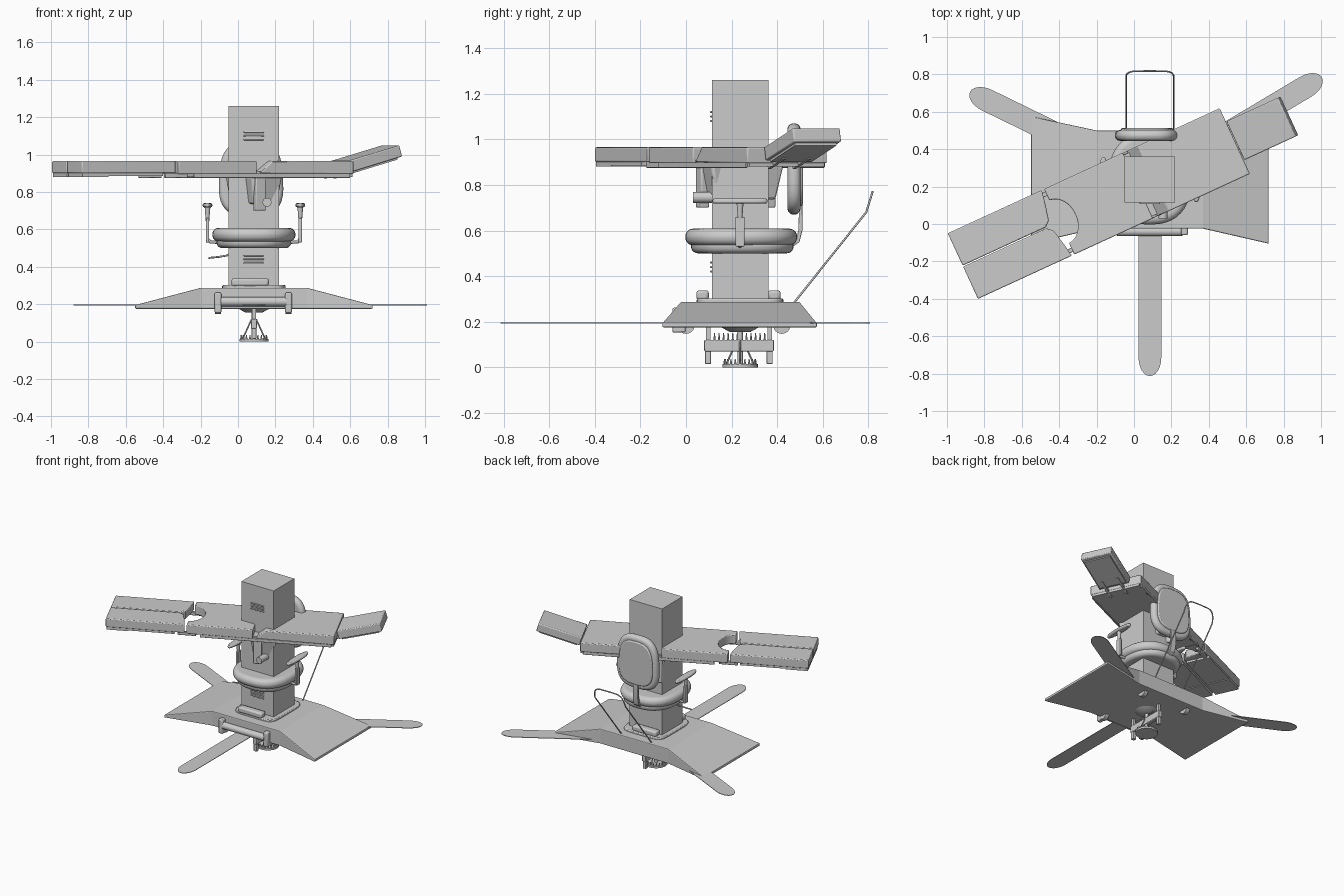
import bpy, bmesh, math
from math import sin, cos, pi, radians
from mathutils import Matrix, Vector

if "Cube" in bpy.data.objects:
    bpy.data.objects.remove(bpy.data.objects["Cube"])

CX, CY = 0.085, 0.237                    # common vertical axis
TURN = Matrix.Translation((-0.915, -0.225, 0)) @ Matrix.Rotation(radians(24.7), 4, 'Z')  # table frame


def finish(name, bm, mat=None, bevel=0, seg=2, smooth=True):
    bmesh.ops.recalc_face_normals(bm, faces=bm.faces)
    me = bpy.data.meshes.new(name)
    bm.to_mesh(me)
    bm.free()
    if mat:
        me.transform(mat)
    ob = bpy.data.objects.new(name, me)
    bpy.context.collection.objects.link(ob)
    if bevel:
        m = ob.modifiers.new("bevel", 'BEVEL')
        m.width, m.segments, m.limit_method = bevel, seg, 'ANGLE'
        m.angle_limit = radians(40)
    if smooth:
        bpy.ops.object.select_all(action='DESELECT')
        ob.select_set(True)
        bpy.context.view_layer.objects.active = ob
        bpy.ops.object.shade_smooth_by_angle(angle=radians(35))
    return ob


def prism(name, pts, z0, z1, mat=None, bevel=0, seg=2, taper=1):
    """Outline in xy, extruded from z0 (scaled by taper about its middle) to z1."""
    bm = bmesh.new()
    mx = sum(p[0] for p in pts) / len(pts)
    my = sum(p[1] for p in pts) / len(pts)
    lo = [bm.verts.new((mx + (x - mx) * taper, my + (y - my) * taper, z0)) for x, y in pts]
    hi = [bm.verts.new((x, y, z1)) for x, y in pts]
    bm.faces.new(lo)
    bm.faces.new(hi)
    n = len(pts)
    for i in range(n):
        j = (i + 1) % n
        bm.faces.new((lo[i], lo[j], hi[j], hi[i]))
    return finish(name, bm, mat, bevel, seg)


def box(name, x0, x1, y0, y1, z0, z1, mat=None, bevel=0, taper=1):
    return prism(name, [(x0, y0), (x1, y0), (x1, y1), (x0, y1)], z0, z1, mat, bevel, 2, taper)


def rod(name, a, b, r0, r1=None, n=16):
    a, b = Vector(a), Vector(b)
    bm = bmesh.new()
    bmesh.ops.create_cone(bm, cap_ends=True, segments=n, radius1=r0,
                          radius2=r0 if r1 is None else r1, depth=(b - a).length)
    q = (b - a).to_track_quat('Z', 'Y').to_matrix().to_4x4()
    return finish(name, bm, Matrix.Translation((a + b) / 2) @ q)


def tube(name, pts, r):
    cu = bpy.data.curves.new(name, 'CURVE')
    cu.dimensions, cu.bevel_depth, cu.bevel_resolution, cu.use_fill_caps = '3D', r, 2, True
    s = cu.splines.new('POLY')
    s.points.add(len(pts) - 1)
    for p, c in zip(s.points, pts):
        p.co = (*c, 1)
    ob = bpy.data.objects.new(name, cu)
    bpy.context.collection.objects.link(ob)
    return ob


def oval(cx, cy, a, b, e=2.0, n=40):
    f = lambda t: math.copysign(abs(t) ** (2 / e), t)
    return [(cx + a * f(cos(2 * pi * i / n)), cy + b * f(sin(2 * pi * i / n))) for i in range(n)]


# Central column with vents
box("column", -0.052, 0.22, 0.115, 0.362, 0.27, 1.26)
for z in (0.42, 0.44, 0.46, 1.08, 1.10, 1.12):
    box("vent_louvre", 0.03, 0.14, 0.106, 0.12, z - 0.004, z + 0.004, bevel=0.003)

# Platform: flared butterfly outline, flat underside, sloping wings
bm = bmesh.new()
rings = []
for x, zt, y0, y1 in ((-0.55, 0.195, -0.105, 0.575), (-0.2, 0.287, -0.025, 0.5),
                      (0.37, 0.287, -0.025, 0.5), (0.72, 0.195, -0.105, 0.575)):
    rings.append([bm.verts.new(c) for c in ((x, y0, 0.175), (x, y1, 0.175), (x, y1, zt), (x, y0, zt))])
for r, s in zip(rings, rings[1:]):
    for i in range(4):
        bm.faces.new((r[i], r[(i + 1) % 4], s[(i + 1) % 4], s[i]))
bm.faces.new(rings[0])
bm.faces.new(rings[-1])
finish("platform", bm, bevel=0.006, smooth=False)

# Three flat blades reaching out from the axis
for k, (ang, ln) in enumerate(((270, 1.05), (154, 1.07), (30.8, 1.07))):
    m = Matrix.Translation((CX, CY, 0)) @ Matrix.Rotation(radians(ang), 4, 'Z')
    tip = [(ln - 0.1 + 0.1 * cos(t * pi / 12), 0.061 * sin(t * pi / 12)) for t in range(-6, 7)]
    prism("blade_%d" % k, [(0.1, -0.061)] + tip + [(0.1, 0.061)], 0.193, 0.197, m)

# Column foot and front roller
prism("column_foot", oval(CX, CY, 0.17, 0.19, 6), 0.28, 0.302, bevel=0.006)
for y in (0.075, 0.39):
    box("foot_bar", -0.035, 0.165, y - 0.03, y + 0.025, 0.295, 0.338, bevel=0.012)
rod("front_roller", (-0.09, -0.04, 0.213), (0.26, -0.04, 0.213), 0.025, n=24)
for x in (-0.107, 0.27):
    box("roller_bracket", x - 0.018, x + 0.018, -0.06, 0.0, 0.152, 0.262, bevel=0.008)
    for y in (0.0, 0.42):
        rod("wheel", (x - 0.015, y, 0.185), (x + 0.015, y, 0.185), 0.038, n=24)

# Push handle at the back
arc = [(CX + 0.127 * math.copysign(abs(cos(t)) ** 0.35, cos(t)), 0.79 + 0.028 * sin(t),
        0.68 + 0.09 * sin(t)) for t in (pi * i / 16 for i in range(17))]
tube("push_handle", [(0.212, 0.475, 0.285)] + arc + [(-0.042, 0.475, 0.285)], 0.0045)

# Spiked foot under the platform
prism("under_dome", oval(CX, CY, 0.09, 0.09), 0.155, 0.18, taper=0.5)
rod("foot_stem", (CX, CY, 0.01), (CX, CY, 0.17), 0.012)
rod("foot_disc", (CX, CY, 0.0), (CX, CY, 0.014), 0.078, n=32)
for i in range(20):
    a = 2 * pi * i / 20
    x, y = CX + 0.068 * cos(a), CY + 0.068 * sin(a)
    rod("foot_spike", (x, y, 0.012), (x, y, 0.036), 0.006, 0.002, 8)
for i in range(4):
    a = pi / 2 * i
    rod("foot_strut", (CX + 0.062 * cos(a), CY + 0.062 * sin(a), 0.01),
        (CX + 0.012 * cos(a), CY + 0.012 * sin(a), 0.12), 0.004, n=8)
box("under_beam", CX - 0.016, CX + 0.016, 0.08, 0.385, 0.07, 0.12, bevel=0.004)
for y in (0.097, 0.367):
    box("beam_leg", CX - 0.013, CX + 0.013, y - 0.013, y + 0.013, 0.015, 0.075, bevel=0.003)
    box("beam_hanger", CX - 0.01, CX + 0.01, y - 0.01, y + 0.01, 0.115, 0.178)
for i in range(12):
    y = 0.125 + i * 0.02
    rod("beam_spike", (CX, y, 0.118), (CX, y, 0.15), 0.005, 0.002, 8)

# Round seat made of two cushion layers, with tilt lever
prism("seat_base", oval(CX, CY + 0.01, 0.2, 0.225, 2.4), 0.5, 0.565, bevel=0.03, seg=5)
prism("seat_cushion", oval(CX, CY + 0.005, 0.222, 0.245, 2.4), 0.535, 0.608, bevel=0.034, seg=6)
tube("tilt_lever", [(0.0, 0.2, 0.5), (-0.06, 0.18, 0.46), (-0.10, 0.17, 0.453), (-0.158, 0.16, 0.447)], 0.005)

# Armrests on both sides
for s in (-1, 1):
    x = CX + s * 0.248
    tube("arm_bracket", [(CX + s * 0.15, CY, 0.53), (x - s * 0.015, CY, 0.532), (x, CY, 0.55), (x, CY, 0.65)], 0.009)
    box("arm_post", x - 0.009, x + 0.009, CY - 0.02, CY + 0.02, 0.53, 0.66, bevel=0.004)
    rod("arm_stem", (x, CY, 0.64), (x, CY, 0.73), 0.009, 0.016)
    prism("arm_pad", oval(x, CY, 0.026, 0.12, 2.3), 0.718, 0.74, bevel=0.008)

# Backrest: upright padded panel with rear shell and curved strap
up = Matrix.Translation((0.07, 0, 0)) @ Matrix.Rotation(radians(90), 4, 'X')
panel = [(x * (1 - 0.25 * (z - 0.85)), z) for x, z in oval(0, 0.87, 0.172, 0.2, 3)]
prism("backrest_cushion", panel, -0.502, -0.445, up, bevel=0.026, seg=5)
prism("backrest_shell", [(x * 0.82, 0.87 + (z - 0.87) * 0.82) for x, z in panel], -0.512, -0.49, up, bevel=0.008)
path = [(0.4, 0.53), (0.47, 0.53), (0.498, 0.55), (0.51, 0.6), (0.51, 0.76)]
inner = [(0.495, 0.76), (0.494, 0.61), (0.484, 0.562), (0.46, 0.545), (0.4, 0.545)]
side = Matrix(((0, 0, 1, 0.07), (1, 0, 0, 0), (0, 1, 0, 0), (0, 0, 0, 1)))
prism("backrest_strap", path + inner, -0.022, 0.022, side, bevel=0.003)

# Table support below the tabletop
box("table_support", 1.01, 1.19, -0.175, 0.175, 0.735, 0.885, TURN, bevel=0.012, taper=0.82)
for s in (-1, 1):
    box("support_clamp", 1.03, 1.09, s * 0.16 - 0.02, s * 0.16 + 0.02, 0.7, 0.88, TURN, bevel=0.006)
rod("support_knob", (0.155, 0.03, 0.745), (0.155, 0.13, 0.745), 0.024, n=24)

# Tabletop: leg halves, seat section with round notch, slanted back section
W = 0.193
for s in (-1, 1):
    leg = [(0, s * 0.003), (0.49, s * 0.003), (0.52, s * 0.03), (0.54, s * 0.12), (0.553, s * W), (0, s * W)]
    prism("leg_cushion", leg, 0.9, 0.965, TURN, bevel=0.006)
    box("leg_plate", 0.005, 0.16, s * 0.1 - 0.088, s * 0.1 + 0.088, 0.88, 0.901, TURN)
    box("leg_plate_inner", 0.16, 0.48, s * 0.1 - 0.088, s * 0.1 + 0.088, 0.885, 0.901, TURN)
    box("leg_hinge", 0.5, 0.63, s * 0.165 - 0.012, s * 0.165 + 0.012, 0.875, 0.9, TURN, bevel=0.004)
    box("side_rail", 0.66, 1.58, s * 0.186 - 0.006, s * 0.186 + 0.006, 0.875, 0.899, TURN, bevel=0.003)
notch = [(0.567 + 0.095 * cos(t), 0.125 * sin(t)) for t in (pi / 2 - pi * i / 16 for i in range(17))]
prism("seat_section", [(1.03, W), (0.567, W)] + notch + [(0.567, -W), (1.03, -W)], 0.895, 0.965, TURN, bevel=0.006)
box("seat_plate", 0.69, 1.1, -0.18, 0.18, 0.88, 0.91, TURN)
edge = Matrix(((1, 0, 0, 0), (0, 0, 1, 0), (0, 1, 0, 0), (0, 0, 0, 1)))
prism("back_section", [(1.05, 0.9), (1.12, 0.965), (1.6, 0.965), (1.6, 0.895)], -W, W, TURN @ edge, bevel=0.006)
box("back_plate", 1.08, 1.598, -0.18, 0.18, 0.88, 0.9, TURN)

# Tilted headrest with its two joining rods
tilt = TURN @ Matrix.Translation((1.6, 0, 0.9)) @ Matrix.Rotation(radians(-15.5), 4, 'Y')
box("headrest", 0.02, 0.335, -0.114, 0.114, 0.0, 0.062, tilt, bevel=0.006)
box("headrest_plate", 0.04, 0.31, -0.1, 0.1, -0.01, 0.002, tilt)
for s in (-0.06, 0.06):
    box("headrest_rod", -0.06, 0.1, s - 0.008, s + 0.008, -0.014, 0.004, tilt)
